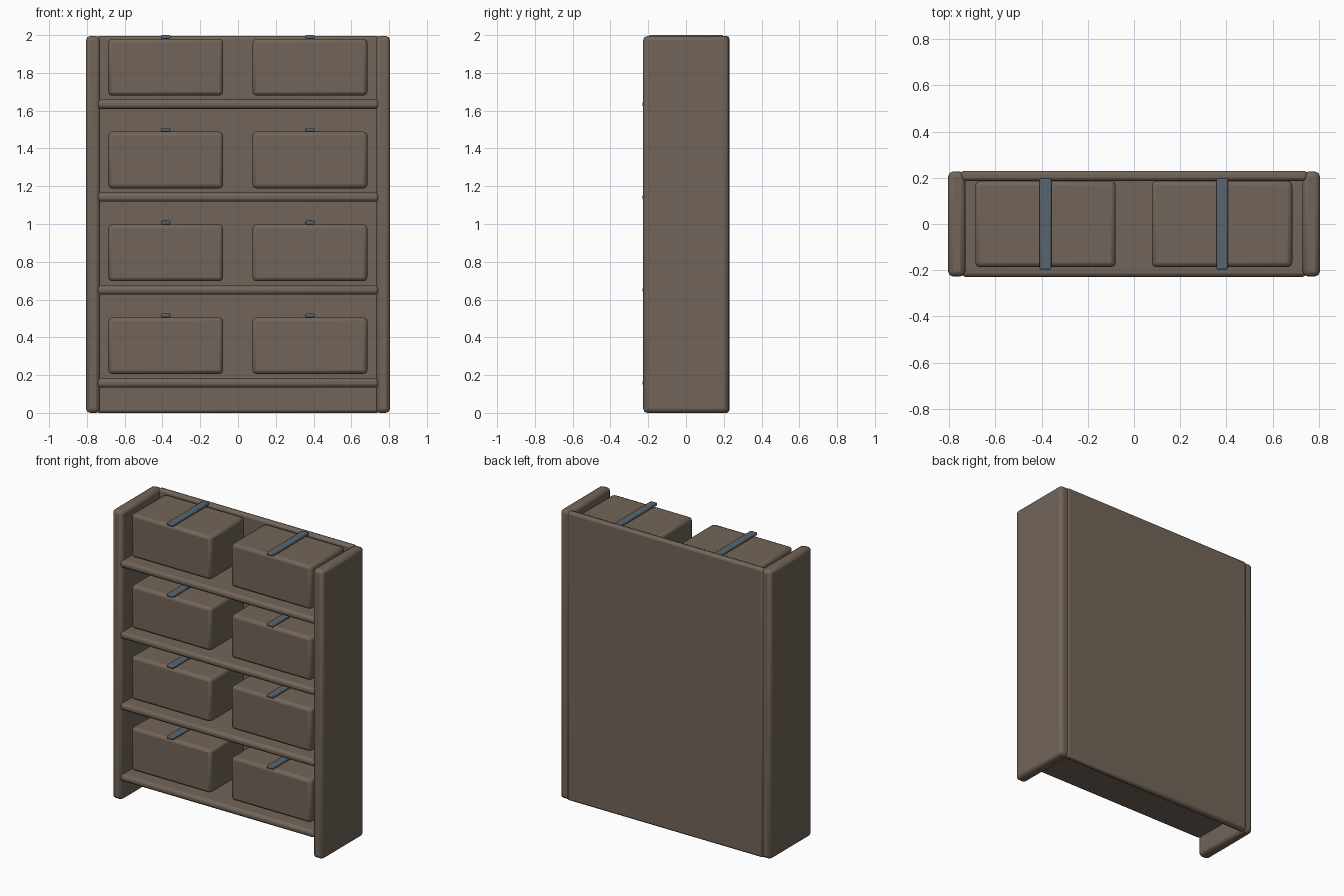
import bpy

if "Cube" in bpy.data.objects:
    bpy.data.objects.remove(bpy.data.objects["Cube"])


def material(name, color):
    m = bpy.data.materials.new(name)
    m.diffuse_color = (*color, 1)
    m.use_nodes = True
    m.node_tree.nodes["Principled BSDF"].inputs["Base Color"].default_value = m.diffuse_color
    return m


wood = material("brown", (0.17, 0.13, 0.10))
metal = material("slate", (0.10, 0.13, 0.16))


def block(name, x, y, z, bevel, mat):
    """Rounded box from (min, max) ranges on each axis."""
    bpy.ops.mesh.primitive_cube_add(size=1, location=[(a + b) / 2 for a, b in (x, y, z)])
    ob = bpy.context.object
    ob.name = name
    ob.scale = [b - a for a, b in (x, y, z)]
    bpy.ops.object.transform_apply(location=False, rotation=False, scale=True)
    mod = ob.modifiers.new("rounded_edges", 'BEVEL')
    mod.width = bevel
    mod.segments = 2
    ob.data.materials.append(mat)
    bpy.ops.object.shade_smooth_by_angle()
    return ob


# Side panels
for side, s in (("left", -1), ("right", 1)):
    block(side + "_side", sorted((s * 0.73, s * 0.805)), (-0.227, 0.227), (0, 1.995), 0.022, wood)

# Back panel
block("back_panel", (-0.75, 0.75), (0.186, 0.23), (0, 1.995), 0.015, wood)

# Shelves, each with two floating boxes and a strap over each lid
for row in range(4):
    z = 0.492 * row
    block(f"shelf_{row}", (-0.745, 0.745), (-0.23, 0.21), (0.134 + z, 0.182 + z), 0.018, wood)
    zb = 0.206 + 0.4913 * row
    for side, cx in (("left", -0.383), ("right", 0.381)):
        block(f"box_{side}_{row}", (cx - 0.304, cx + 0.304), (-0.187, 0.187),
              (zb, zb + 0.3), 0.02, wood)
        block(f"strap_{side}_{row}", (cx - 0.025, cx + 0.025), (-0.197, 0.197),
              (zb + 0.3, zb + 0.32), 0.006, metal)
